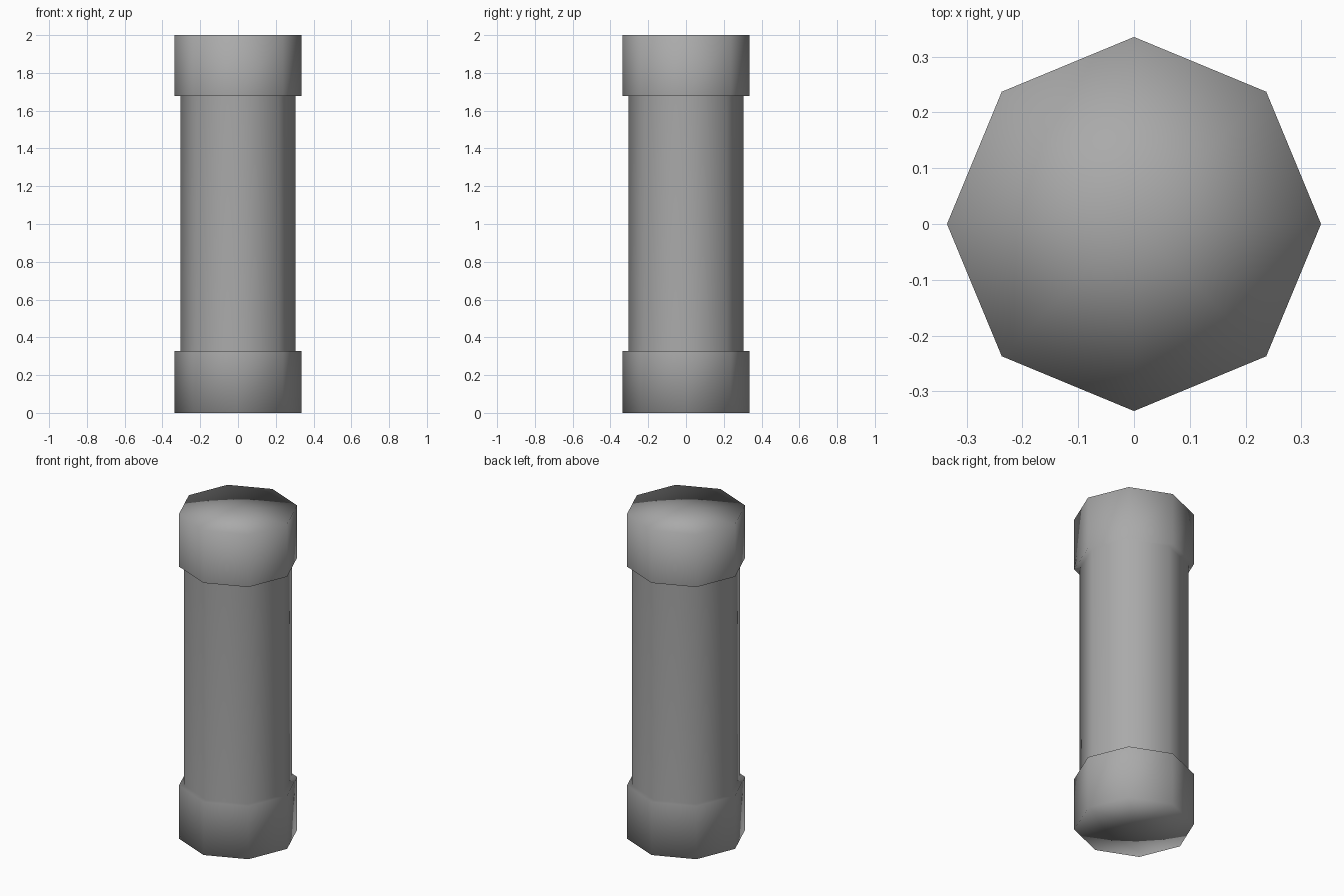
import bpy, bmesh
from math import cos, sin, tau

cube = bpy.data.objects.get("Cube")
if cube:
    bpy.data.objects.remove(cube, do_unlink=True)

# Material
grey = bpy.data.materials.new("mid_grey")
grey.use_nodes = True
colour = (0.4, 0.4, 0.4, 1)
grey.diffuse_color = colour
grey.node_tree.nodes["Principled BSDF"].inputs["Base Color"].default_value = colour

SIDES = 8
CAP_R, BODY_R = 0.335, 0.305
LOW, HIGH, TOP = 0.327, 1.677, 2.0


def lathe(name, profile):
    """Turn (radius, height) points into a closed, faceted column."""
    bm = bmesh.new()
    rings = [[bm.verts.new((r * cos(tau * i / SIDES), r * sin(tau * i / SIDES), z))
              for i in range(SIDES)] for r, z in profile]
    foot = bm.verts.new((0, 0, profile[0][1]))
    head = bm.verts.new((0, 0, profile[-1][1]))
    for i in range(SIDES):
        j = (i + 1) % SIDES
        for a, b in zip(rings, rings[1:]):
            bm.faces.new((a[i], a[j], b[j], b[i]))
        bm.faces.new((foot, rings[0][j], rings[0][i]))
        bm.faces.new((head, rings[-1][i], rings[-1][j]))
    for f in bm.faces:
        f.smooth = True
    mesh = bpy.data.meshes.new(name)
    bm.to_mesh(mesh)
    bm.free()
    mesh.materials.append(grey)
    obj = bpy.data.objects.new(name, mesh)
    bpy.context.collection.objects.link(obj)
    # Large faces dominate the soft shading
    mod = obj.modifiers.new("soft_shading", "WEIGHTED_NORMAL")
    mod.mode = 'FACE_AREA'
    return obj


# Column with a wider collar at each end
lathe("capped_column", [(CAP_R, 0), (CAP_R, LOW), (BODY_R, LOW),
                        (BODY_R, HIGH), (CAP_R, HIGH), (CAP_R, TOP)])
